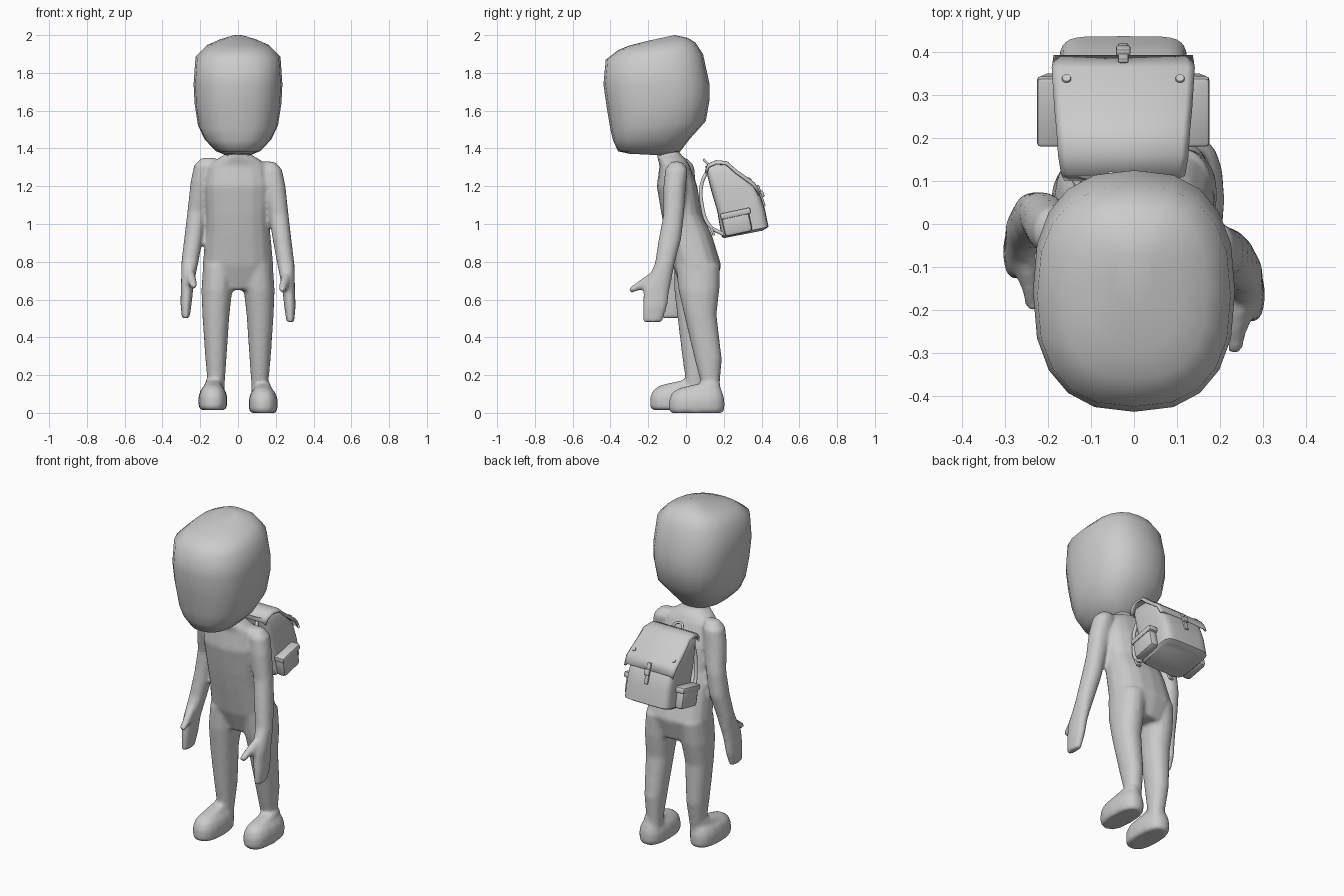
import bpy, bmesh
from math import cos, sin, pi, radians
from mathutils import Matrix

if "Cube" in bpy.data.objects:
    bpy.data.objects.remove(bpy.data.objects["Cube"], do_unlink=True)

grey = bpy.data.materials.new("plain grey")
grey.use_nodes = True
grey.diffuse_color = (0.6, 0.6, 0.6, 1)
grey.node_tree.nodes["Principled BSDF"].inputs["Base Color"].default_value = grey.diffuse_color


def finish(name, bm, smooth_angle=40):
    bmesh.ops.recalc_face_normals(bm, faces=bm.faces)
    mesh = bpy.data.meshes.new(name)
    bm.to_mesh(mesh)
    bm.free()
    mesh.materials.append(grey)
    ob = bpy.data.objects.new(name, mesh)
    bpy.context.collection.objects.link(ob)
    bpy.ops.object.select_all(action='DESELECT')
    ob.select_set(True)
    bpy.context.view_layer.objects.active = ob
    bpy.ops.object.shade_smooth_by_angle(angle=radians(smooth_angle))
    return ob


def signed_power(value, exponent):
    return (1 if value > 0 else -1) * abs(value) ** (2 / exponent)


def skin_rows(bm, rows, closed):
    for a, b in zip(rows, rows[1:]):
        for i in range(len(a) if closed else len(a) - 1):
            j = (i + 1) % len(a)
            bm.faces.new((a[i], a[j], b[j], b[i]))


def loft(name, rings, squareness=2.2, sides=16, smooth_angle=60):
    """Skin superellipse rings: (centre x, front y, front z, back y, back z, half width)."""
    bm = bmesh.new()
    rows = []
    for x, front_y, front_z, back_y, back_z, half in rings:
        row = []
        for i in range(sides):
            angle = 2 * pi * i / sides
            across = signed_power(cos(angle), squareness)
            depth = (1 + signed_power(sin(angle), squareness)) / 2
            row.append(bm.verts.new((x + half * across,
                                     front_y + depth * (back_y - front_y),
                                     front_z + depth * (back_z - front_z))))
        rows.append(row)
    skin_rows(bm, rows, closed=True)
    bm.faces.new(rows[0])
    bm.faces.new(rows[-1])
    return finish(name, bm, smooth_angle)


def limb(name, rings, squareness=2.2):
    """Level rings: (z, centre x, front y, back y, half width)."""
    return loft(name, [(x, front, z, back, z, half) for z, x, front, back, half in rings], squareness)


def block(name, centre, size, tilt, bevel):
    bm = bmesh.new()
    bmesh.ops.create_cube(bm, size=1)
    bmesh.ops.scale(bm, vec=size, verts=bm.verts)
    bmesh.ops.bevel(bm, geom=bm.edges[:], offset=bevel, segments=2, affect='EDGES', profile=0.5)
    bm.transform(Matrix.Translation(centre) @ Matrix.Rotation(radians(tilt), 4, 'X'))
    return finish(name, bm)


def cord(name, points, radius):
    curve = bpy.data.curves.new(name, 'CURVE')
    curve.dimensions = '3D'
    curve.bevel_depth = radius
    curve.bevel_resolution = 2
    curve.resolution_u = 5
    curve.use_fill_caps = True
    spline = curve.splines.new('BEZIER')
    spline.bezier_points.add(len(points) - 1)
    for point, co in zip(spline.bezier_points, points):
        point.co = co
        point.handle_left_type = point.handle_right_type = 'AUTO'
    curve.materials.append(grey)
    bpy.context.collection.objects.link(bpy.data.objects.new(name, curve))


# Head: flat face, rounded back and crown
head_rings = [
    (-.3, 1.372, -.1, 1.362, .07), (-.36, 1.385, -.03, 1.385, .115),
    (-.385, 1.44, .02, 1.45, .175), (-.4, 1.5, .105, 1.545, .212),
    (-.42, 1.62, .125, 1.66, .23), (-.437, 1.74, .125, 1.74, .235),
    (-.425, 1.87, .09, 1.9, .225), (-.36, 1.92, .05, 1.96, .17),
    (-.3, 1.945, .01, 1.985, .11), (-.2, 1.97, -.06, 2, .045)]
loft("head", [(0, *ring) for ring in head_rings], squareness=2.5, sides=20)

# Torso with neck and hips
torso_rings = [
    (1.43, -.155, -.045, .058), (1.37, -.155, -.03, .065), (1.345, -.15, 0, .11),
    (1.31, -.14, .02, .155), (1.2, -.155, .06, .175), (1.05, -.13, .085, .168),
    (.95, -.11, .135, .172), (.78, -.072, .187, .188), (.65, -.02, .15, .12)]
body = [limb("torso", [(z, 0, front, back, half) for z, front, back, half in torso_rings], 2.4)]

# Limbs: the right side repeats the left one, moved along y by the stride
arm_rings = [
    (1.33, .155, -.08, -.02, .04), (1.29, .175, -.11, .01, .058), (1.2, .19, -.12, 0, .062),
    (1.05, .215, -.12, -.01, .053), (.92, .233, -.145, -.025, .05), (.79, .253, -.165, -.06, .046),
    (.66, .268, -.225, -.085, .034), (.56, .275, -.23, -.1, .03), (.48, .277, -.23, -.125, .02)]
leg_rings = [
    (.78, .1, -.055, .18, .085), (.65, .112, -.04, .177, .082), (.52, .117, -.01, .162, .072),
    (.285, .117, .045, .19, .056), (.14, .115, .083, .178, .044), (.06, .115, .083, .178, .044)]
foot_rings = [(0, -.08, .195, .066), (.02, -.092, .205, .076), (.07, -.09, .205, .077),
              (.105, -.075, .195, .066), (.13, -.04, .185, .045), (.155, .07, .18, .04)]
thumb_rings = [(.262, -.17, .65, -.15, .74, .028), (.25, -.215, .645, -.2, .735, .027),
               (.24, -.25, .65, -.255, .695, .022), (.235, -.29, .632, -.305, .66, .016)]


def arm_shift(z):
    return min(.1, .03 + .22 * (1.3 - z))


def leg_shift(z):
    return -.113 * (.85 - z)


def stride(rings, side, shift, lift):
    if side > 0:
        return rings
    return [(z + lift, -x, front + shift(z), back + shift(z), half) for z, x, front, back, half in rings]


for label, side in (("left", 1), ("right", -1)):
    body.append(limb(label + "_arm", stride(arm_rings, side, arm_shift, .02)))
    body.append(limb(label + "_leg", stride(leg_rings, side, leg_shift, 0)))
    foot = [(z, .133, front, back, half) for z, front, back, half in foot_rings]
    body.append(limb(label + "_foot", stride(foot, side, lambda z: -.1, .015), 2.5))
    reach, lift = (0, 0) if side > 0 else (.1, .02)
    body.append(loft(label + "_thumb", [
        (side * x, front + reach, low + lift, back + reach, high + lift, half)
        for x, front, low, back, high, half in thumb_rings]))

# Fuse the body parts into one soft skin
bpy.ops.object.select_all(action='DESELECT')
for part in body:
    part.select_set(True)
bpy.context.view_layer.objects.active = body[0]
bpy.ops.object.join()
skin = bpy.context.object
skin.name = "body"
fuse = skin.modifiers.new("fuse", 'REMESH')
fuse.mode = 'VOXEL'
fuse.voxel_size = .011
fuse.use_smooth_shade = True
soften = skin.modifiers.new("soften", 'SMOOTH')
soften.factor = .5
soften.iterations = 6

# Backpack body
middle = -.025
pack_rings = [
    (.2, .925, .405, .965, .135), (.188, .935, .437, .985, .15), (.165, 1.07, .418, 1.08, .148),
    (.135, 1.17, .38, 1.19, .145), (.11, 1.27, .285, 1.27, .135), (.103, 1.305, .24, 1.31, .12),
    (.13, 1.325, .21, 1.325, .1)]
loft("pack_body", [(middle, *ring) for ring in pack_rings], squareness=6, sides=32, smooth_angle=35)

# Flap: sheet draped over the top, widening to its edge, with turned-down sides
flap_path = [(.105, 1.28, .135), (.12, 1.315, .142), (.16, 1.332, .148), (.215, 1.327, .152),
             (.262, 1.285, .157), (.36, 1.215, .164), (.388, 1.165, .16)]
bm = bmesh.new()
rows = [[bm.verts.new((middle + half * k, y, z - (.012 if abs(k) == 1 else 0)))
         for k in (-1, -.9, 0, .9, 1)] for y, z, half in flap_path]
skin_rows(bm, rows, closed=False)
thickness = finish("pack_flap", bm, 50).modifiers.new("thickness", 'SOLIDIFY')
thickness.thickness = .012
thickness.offset = 0

# Pockets, straps and studs on both sides
strap_path = [(.07, .12, 1.29), (.085, .085, 1.22), (.1, .085, 1.1), (.115, .125, .99), (.125, .2, .945)]
for label, side in (("left", 1), ("right", -1)):
    block(label + "_pocket", (middle + side * .165, .268, 1.005), (.06, .15, .12), 12, .018)
    block(label + "_pocket_flap", (middle + side * .169, .262, 1.055), (.064, .165, .035), 12, .01)
    cord(label + "_strap", [(middle + side * x, y, z) for x, y, z in strap_path], .01)
    block(label + "_strap_buckle", (middle + side * .115, .14, .96), (.03, .014, .045), 25, .004)
    bm = bmesh.new()
    place = Matrix.Translation((middle + side * .132, .337, 1.237)) @ Matrix.Rotation(radians(-36), 4, 'X')
    bmesh.ops.create_cone(bm, cap_ends=True, segments=14, radius1=.013, radius2=.01, depth=.012, matrix=place)
    finish(label + "_stud", bm)

# Clasp and carrying loop
block("clasp_strap", (middle, .398, 1.15), (.024, .012, .12), 18, .004)
block("clasp_buckle", (middle, .404, 1.16), (.034, .016, .035), 18, .005)
cord("carry_loop", [(middle + x, .12 - drop, 1.315 + drop)
                    for x, drop in ((-.03, 0), (-.02, .02), (.02, .02), (.03, 0))], .007)
